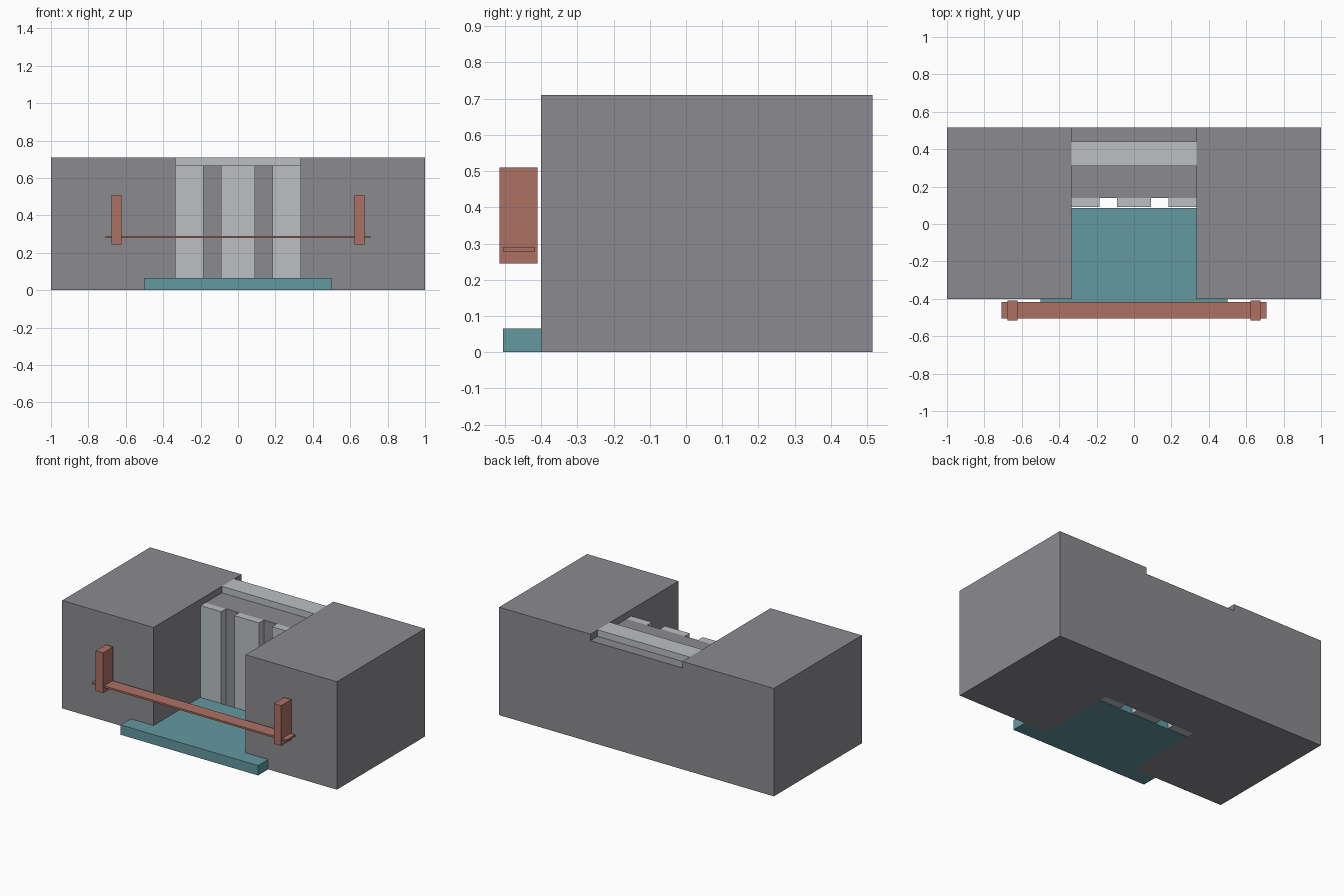
import bpy
import bmesh

cube = bpy.data.objects.get("Cube")
if cube:
    bpy.data.objects.remove(cube, do_unlink=True)


def material(name, rgb):
    mat = bpy.data.materials.new(name)
    mat.use_nodes = True
    mat.diffuse_color = (*rgb, 1)
    mat.node_tree.nodes["Principled BSDF"].inputs["Base Color"].default_value = (*rgb, 1)
    return mat


grey = material("stone grey", (0.26, 0.26, 0.28))
pale = material("pale grey", (0.5, 0.53, 0.55))
teal = material("teal", (0.125, 0.32, 0.35))
clay = material("clay red", (0.42, 0.165, 0.125))


def prism(name, outline, z0, z1, mat):
    """Extrude a flat outline from z0 up to z1."""
    bm = bmesh.new()
    base = bm.faces.new([bm.verts.new((x, y, z0)) for x, y in outline])
    top = bmesh.ops.extrude_face_region(bm, geom=[base])["geom"]
    verts = [v for v in top if isinstance(v, bmesh.types.BMVert)]
    bmesh.ops.translate(bm, verts=verts, vec=(0, 0, z1 - z0))
    bmesh.ops.recalc_face_normals(bm, faces=bm.faces)
    mesh = bpy.data.meshes.new(name)
    bm.to_mesh(mesh)
    bm.free()
    mesh.materials.append(mat)
    obj = bpy.data.objects.new(name, mesh)
    bpy.context.collection.objects.link(obj)
    return obj


def box(name, x, y, z, mat):
    return prism(name, [(x[0], y[0]), (x[1], y[0]), (x[1], y[1]), (x[0], y[1])], *z, mat)


HALL = 0.335      # half width of the entrance recess
FRONT, BACK = -0.4, 0.515
ROOF, LEDGE = 0.71, 0.667

# Side wings, pilasters and rail posts, mirrored left and right
for side, s in (("left", 1), ("right", -1)):
    def span(a, b):
        return sorted((s * a, s * b))
    box(side + "_wing", span(HALL, 1), (FRONT, BACK), (0, ROOF), grey)
    box(side + "_pilaster", span(0.185, HALL), (0.09, 0.14), (0, LEDGE), pale)
    box(side + "_rail_post", span(0.622, 0.675), (-0.515, -0.41), (0.245, 0.51), clay)

# Recessed centre block with its middle pilaster and roof beam
box("centre_block", (-HALL, HALL), (0.14, BACK), (0, LEDGE), grey)
box("centre_pilaster", (-0.09, 0.09), (0.09, 0.14), (0, LEDGE), pale)
box("roof_beam", (-HALL, HALL), (0.31, 0.44), (LEDGE, ROOF), pale)

# Entrance floor widening to a step in front of the wings
half = [(0.5, -0.505), (0.5, FRONT), (HALL, FRONT), (HALL, 0.085)]
prism("entrance_step", half + [(-x, y) for x, y in reversed(half)], 0, 0.065, teal)

# Long rail across the entrance
box("cross_rail", (-0.708, 0.708), (-0.505, -0.417), (0.278, 0.29), clay)
